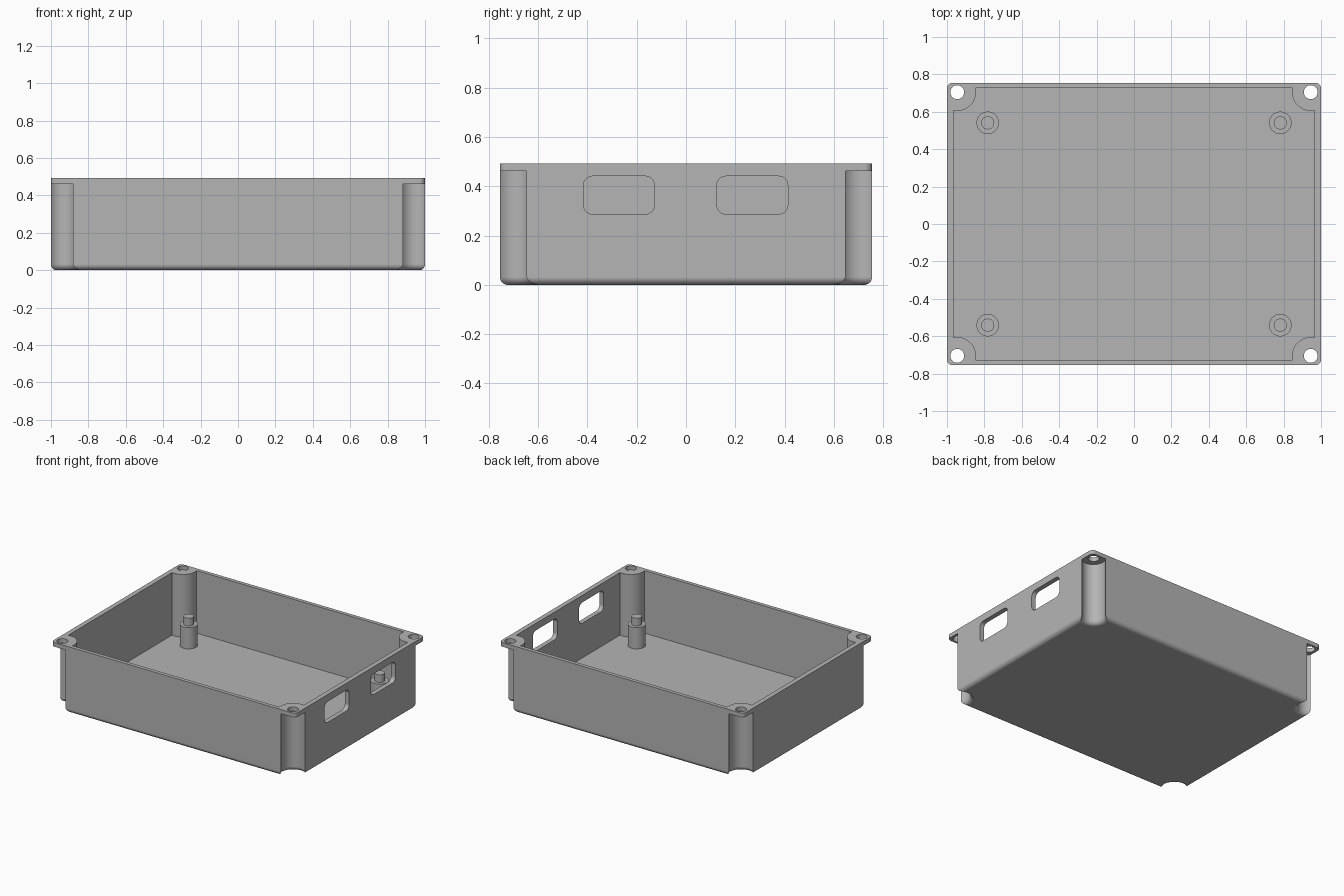
import bpy, bmesh
from math import sin, cos, acos, asin, pi

HX, HY = 1.0, 0.755            # outer half sizes
IX, IY = 0.965, 0.727          # inner half sizes
CX, CY = 0.945, 0.705          # screw hole centre
TOP, LIP, FLOOR = 0.493, 0.462, 0.03

cube = bpy.data.objects.get("Cube")
if cube:
    bpy.data.objects.remove(cube, do_unlink=True)

grey = bpy.data.materials.new("plain grey")
grey.use_nodes = True
grey.diffuse_color = (0.46, 0.46, 0.46, 1)
for node in grey.node_tree.nodes:
    if node.type == 'BSDF_PRINCIPLED':
        node.inputs["Base Color"].default_value = grey.diffuse_color


def loft(name, rings):
    """Closed solid through a stack of matching rings."""
    bm = bmesh.new()
    loops = [[bm.verts.new(p) for p in ring] for ring in rings]
    n = len(loops[0])
    for a, b in zip(loops, loops[1:]):
        for i in range(n):
            j = (i + 1) % n
            bm.faces.new((a[i], a[j], b[j], b[i]))
    bm.faces.new(loops[0][::-1])
    bm.faces.new(loops[-1])
    bmesh.ops.recalc_face_normals(bm, faces=bm.faces)
    mesh = bpy.data.meshes.new(name)
    bm.to_mesh(mesh)
    bm.free()
    mesh.materials.append(grey)
    obj = bpy.data.objects.new(name, mesh)
    bpy.context.collection.objects.link(obj)
    return obj


def notched(hx, hy, r, z, steps=20):
    """Rectangle with a round notch about each screw hole."""
    pts = []
    start, end = -acos((hx - CX) / r), -(pi + asin((hy - CY) / r))
    for sx, sy in ((1, 1), (-1, 1), (-1, -1), (1, -1)):
        arc = []
        for i in range(steps + 1):
            t = start + (end - start) * i / steps
            arc.append((sx * (CX + r * cos(t)), sy * (CY + r * sin(t)), z))
        pts += arc if sx * sy > 0 else arc[::-1]
    return pts


def rounded(hx, hy, r, steps=8):
    """Rectangle with round corners, as pairs."""
    pts = []
    for k, (sx, sy) in enumerate(((1, 1), (-1, 1), (-1, -1), (1, -1))):
        for i in range(steps + 1):
            t = (k + i / steps) * pi / 2
            pts.append((sx * (hx - r) + r * cos(t), sy * (hy - r) + r * sin(t)))
    return pts


def circle(x, y, r, z, n=40):
    return [(x + r * cos(2 * pi * i / n), y + r * sin(2 * pi * i / n), z) for i in range(n)]


def combine(target, tool, operation):
    mod = target.modifiers.new("join", 'BOOLEAN')
    mod.operation, mod.object, mod.solver = operation, tool, 'EXACT'
    bpy.context.view_layer.objects.active = target
    bpy.ops.object.modifier_apply(modifier=mod.name)
    bpy.data.objects.remove(tool, do_unlink=True)


def smooth(obj):
    bpy.ops.object.select_all(action='DESELECT')
    obj.select_set(True)
    bpy.context.view_layer.objects.active = obj
    bpy.ops.object.shade_smooth_by_angle(angle=pi / 6)
    mod = obj.modifiers.new("flat_face_normals", 'WEIGHTED_NORMAL')
    mod.keep_sharp = True


# Tray body with a rounded bottom edge
FILLET = 0.032
rings = []
for i in range(9):
    t = i / 8 * pi / 2
    d = FILLET * (1 - sin(t))
    rings.append(notched(HX - d, HY - d, 0.08 + d, FILLET * (1 - cos(t))))
rings.append(notched(HX, HY, 0.08, LIP))
tray = loft("tray_body", rings)

# Top rim with corner tabs
rim = rounded(HX, HY, 0.03)
combine(tray, loft("rim", [[(x, y, z) for x, y in rim] for z in (LIP, TOP)]), 'UNION')

# Hollow interior
combine(tray, loft("cavity", [notched(IX, IY, 0.1, z) for z in (FLOOR, TOP + 0.1)]), 'DIFFERENCE')

# Screw holes
for sx in (-1, 1):
    for sy in (-1, 1):
        hole = loft("hole", [circle(sx * CX, sy * CY, 0.037, z) for z in (LIP - 0.05, TOP + 0.05)])
        combine(tray, hole, 'DIFFERENCE')

# Two cable openings in the left wall
for y in (-0.272, 0.269):
    shape = rounded(0.144, 0.077, 0.037)
    slot = loft("slot", [[(x, y + u, 0.364 + v) for u, v in shape] for x in (0.92, 1.1)])
    combine(tray, slot, 'DIFFERENCE')
smooth(tray)

# Stepped mounting posts
for sx, side in ((-1, "right"), (1, "left")):
    for sy, end in ((-1, "front"), (1, "back")):
        steps = ((0.06, FLOOR - 0.01), (0.06, 0.188), (0.035, 0.188), (0.035, 0.245))
        post = loft(f"{end}_{side}_mounting_post",
                    [circle(sx * 0.782, sy * 0.541, r, z) for r, z in steps])
        smooth(post)
